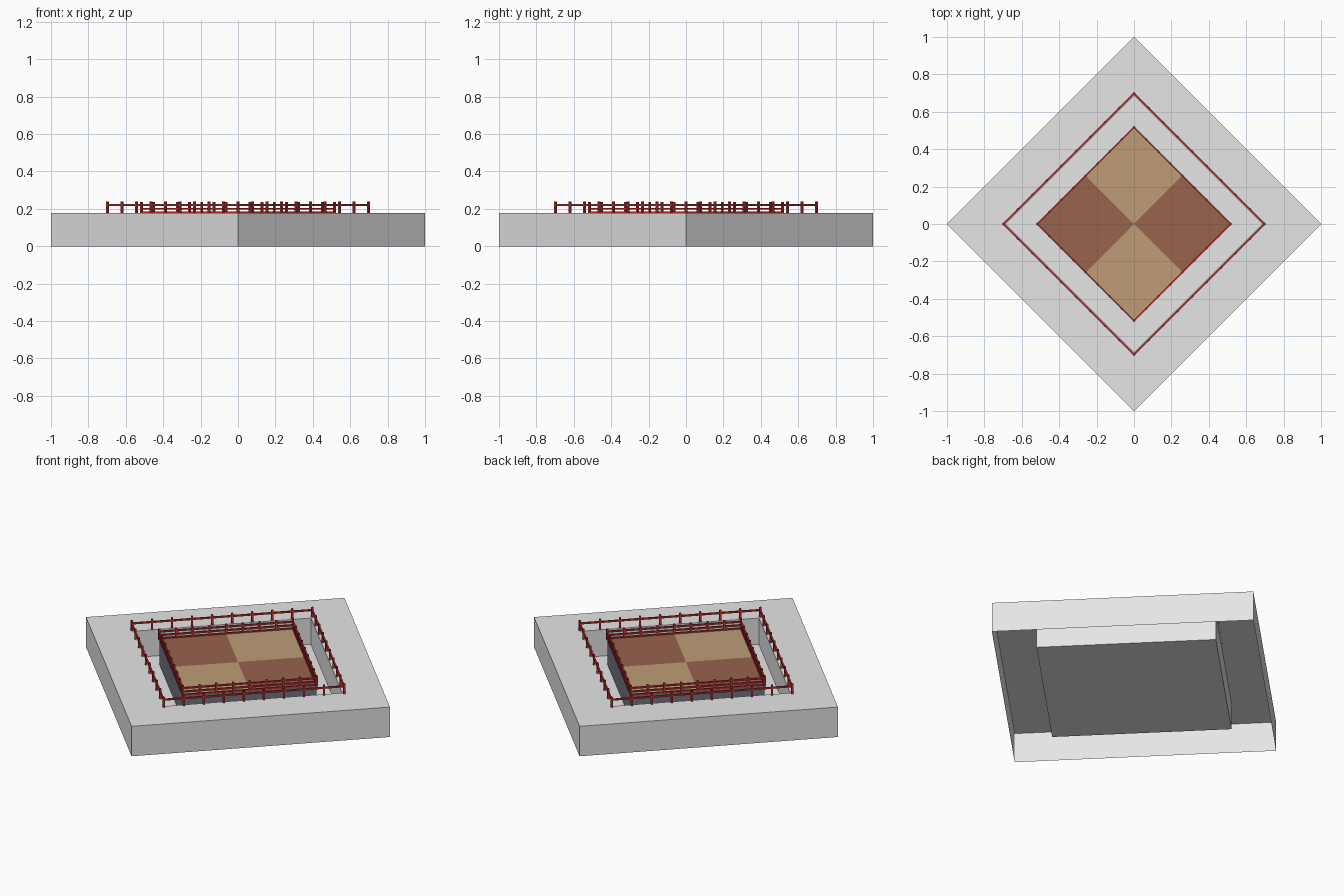
import bpy, bmesh, math
from mathutils import Matrix

if "Cube" in bpy.data.objects:
    bpy.data.objects.remove(bpy.data.objects["Cube"])

ROT = Matrix.Rotation(math.radians(45), 4, 'Z')
R2 = math.sqrt(2)
TOP, FLOOR = 0.178, 0.018
A, B, C = 1 / R2, 0.686 / R2, 0.515 / R2   # half sides: slab, pit, block


def mat(name, rgb):
    m = bpy.data.materials.new(name)
    m.diffuse_color = (*rgb, 1)
    m.use_nodes = True
    m.node_tree.nodes["Principled BSDF"].inputs["Base Color"].default_value = m.diffuse_color
    return m


grey = mat("stone_grey", (0.79, 0.79, 0.79))
white = mat("pale_floor", (1.0, 1.0, 1.0))
slate = mat("slate", (0.17, 0.185, 0.22))
tan = mat("tan_tile", (0.52, 0.335, 0.183))
brown = mat("brown_tile", (0.315, 0.125, 0.076))
red = mat("rail_red", (0.50, 0.034, 0.032))


def finish(name, bm, mats):
    # turn every part to the diamond orientation
    bm.transform(ROT)
    me = bpy.data.meshes.new(name)
    bm.to_mesh(me)
    bm.free()
    for m in mats:
        me.materials.append(m)
    ob = bpy.data.objects.new(name, me)
    bpy.context.collection.objects.link(ob)
    return ob


def ring(bm, h, z):
    return [bm.verts.new((x * h, y * h, z)) for x, y in ((-1, -1), (1, -1), (1, 1), (-1, 1))]


def bridge(bm, a, b):
    for i in range(4):
        j = (i + 1) % 4
        bm.faces.new((a[i], a[j], b[j], b[i]))


def box(bm, center, size):
    m = Matrix.Translation(center) @ Matrix.Diagonal((*size, 1))
    bmesh.ops.create_cube(bm, size=1, matrix=m)


# hollow slab with sunken pit, open underneath
bm = bmesh.new()
loops = [ring(bm, A, 0), ring(bm, A, TOP), ring(bm, B, TOP), ring(bm, B, FLOOR)]
for a, b in zip(loops, loops[1:]):
    bridge(bm, a, b)
bm.faces.new(loops[-1])
finish("slab_with_pit", bm, [grey])

# pale pit floor
bm = bmesh.new()
bm.faces.new(ring(bm, B - 0.001, FLOOR + 0.004))
finish("pit_floor", bm, [white])

# central block with chequered top
bm = bmesh.new()
bridge(bm, ring(bm, C, FLOOR), ring(bm, C, TOP))
bmesh.ops.create_grid(bm, x_segments=2, y_segments=2, size=C,
                      matrix=Matrix.Translation((0, 0, TOP)))
bm.normal_update()
for f in bm.faces:
    c = f.calc_center_median()
    if abs(f.normal.z) > 0.5:
        f.material_index = 1 if c.x * c.y > 0 else 2
finish("central_block", bm, [slate, tan, brown])


def railing(name, h, gaps, z0, z1, rails, w=0.011, t=0.009):
    bm = bmesh.new()
    for k in range(4):
        turn = Matrix.Rotation(k * math.pi / 2, 4, 'Z')
        part = bmesh.new()
        for i in range(gaps):
            x = -h + 2 * h * i / gaps
            box(part, (x, -h, (z0 + z1) / 2), (w, w, z1 - z0))
        for z in rails:
            box(part, (0, -h, z), (2 * h, t, t))
        part.transform(turn)
        me = bpy.data.meshes.new("tmp")
        part.to_mesh(me)
        part.free()
        bm.from_mesh(me)
        bpy.data.meshes.remove(me)
    return finish(name, bm, [red])


# fences around the pit and on the block
railing("outer_fence", 0.698 / R2, 9, TOP, 0.238, [0.221])
railing("inner_fence", 0.517 / R2, 8, TOP - 0.005, 0.236, [0.181, 0.200, 0.221])
